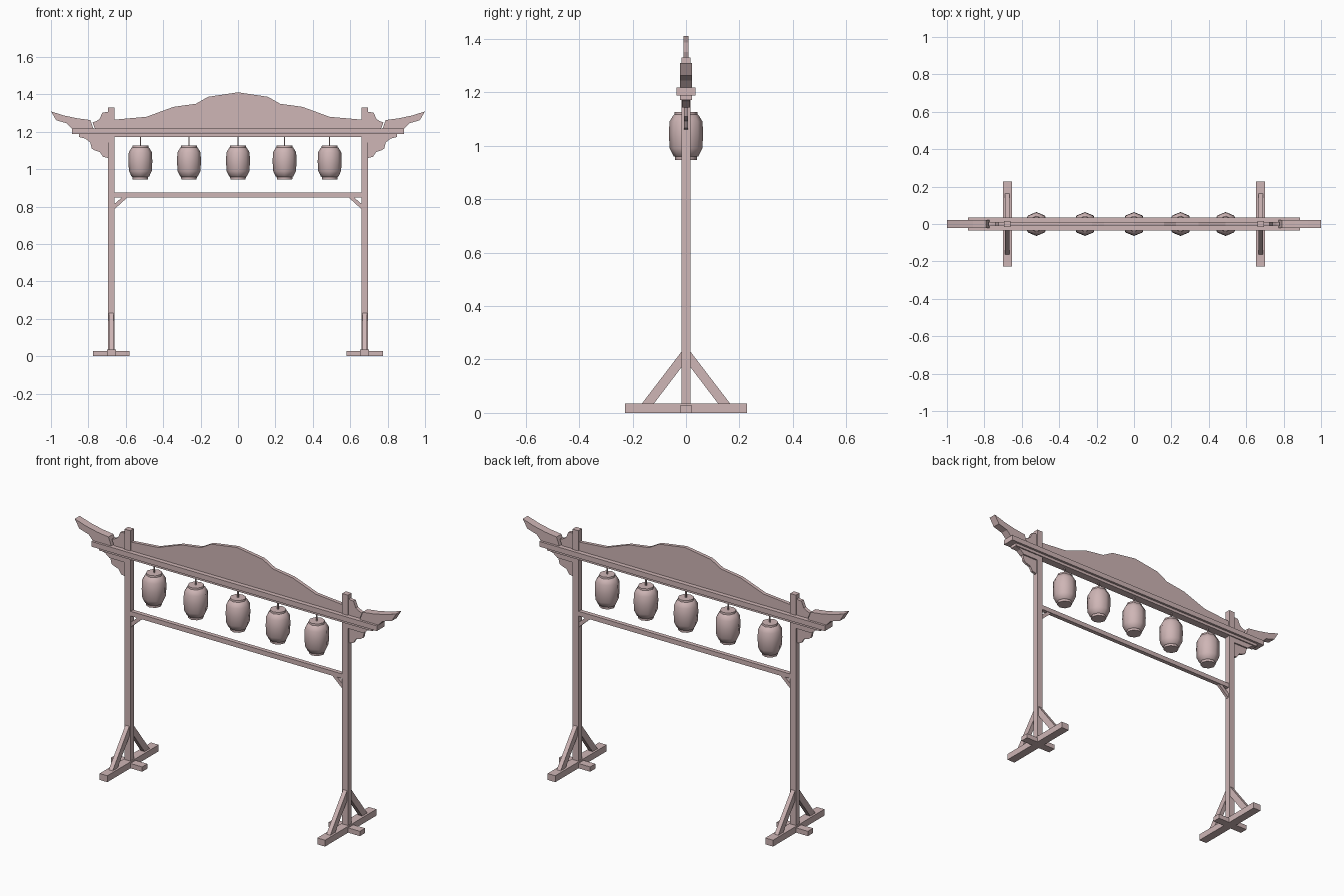
import bpy, bmesh, math
from mathutils import Matrix

cube = bpy.data.objects.get("Cube")
if cube:
    bpy.data.objects.remove(cube, do_unlink=True)

COLOUR = (0.62, 0.465, 0.465, 1)
wood = bpy.data.materials.new("dusty_pink")
wood.use_nodes = True
wood.diffuse_color = COLOUR
wood.node_tree.nodes["Principled BSDF"].inputs["Base Color"].default_value = COLOUR


def finish(name, bm):
    bmesh.ops.recalc_face_normals(bm, faces=bm.faces)
    mesh = bpy.data.meshes.new(name)
    bm.to_mesh(mesh)
    bm.free()
    mesh.materials.append(wood)
    obj = bpy.data.objects.new(name, mesh)
    bpy.context.collection.objects.link(obj)
    return obj


def box(name, x, hx, hy, z0, z1):
    """Box centred on y = 0, given half widths and a height range."""
    bm = bmesh.new()
    size = Matrix.Diagonal((2 * hx, 2 * hy, z1 - z0, 1))
    bmesh.ops.create_cube(bm, size=1, matrix=Matrix.Translation((x, 0, (z0 + z1) / 2)) @ size)
    return finish(name, bm)


def plate(name, outline, half, side=1, place=None):
    """Flat outline extruded symmetrically; place maps (u, v, w) to xyz."""
    place = place or (lambda u, v, w: (side * u, w, v))
    bm = bmesh.new()
    front = bm.faces.new([bm.verts.new(place(u, v, -half)) for u, v in outline])
    back = bmesh.ops.extrude_face_region(bm, geom=[front])["geom"]
    shift = [b - a for a, b in zip(place(0, 0, -half), place(0, 0, half))]
    bmesh.ops.translate(bm, vec=shift, verts=[v for v in back if isinstance(v, bmesh.types.BMVert)])
    return finish(name, bm)


def lantern(name, x):
    profile = [(0.041, 0.946), (0.042, 0.959), (0.047, 0.961), (0.061, 0.99), (0.064, 1.04),
               (0.062, 1.09), (0.047, 1.115), (0.043, 1.117), (0.042, 1.127)]
    sides = 8
    bm = bmesh.new()
    rings = []
    for r, z in profile:
        angles = [math.tau * i / sides for i in range(sides)]
        rings.append([bm.verts.new((x + r * math.cos(a), r * math.sin(a), z)) for a in angles])
    for low, high in zip(rings, rings[1:]):
        for i in range(sides):
            j = (i + 1) % sides
            bm.faces.new((low[i], low[j], high[j], high[i]))
    bm.faces.new(rings[0])
    bm.faces.new(rings[-1])
    obj = finish(name, bm)
    bpy.ops.object.select_all(action='DESELECT')
    obj.select_set(True)
    bpy.context.view_layer.objects.active = obj
    bpy.ops.object.shade_smooth_by_angle(angle=math.radians(50))


# Horizontal beams
box("top_beam", 0, 0.888, 0.035, 1.188, 1.217)
box("under_beam", 0, 0.85, 0.022, 1.172, 1.188)
box("lower_rail", 0, 0.662, 0.012, 0.85, 0.876)

# Curved crest panel
half_crest = [(0.66, 1.265), (0.49, 1.28), (0.345, 1.333), (0.225, 1.35), (0.16, 1.387)]
crest = [(-0.66, 1.21)] + [(-x, z) for x, z in half_crest] + [(0, 1.411)]
crest += half_crest[::-1] + [(0.66, 1.21)]
plate("crest_panel", crest, 0.01)

# Outlines of the side parts, as (distance from centre, height)
wing = [(0.773, 1.217), (0.79, 1.263), (0.86, 1.272), (0.93, 1.287), (1.0, 1.309),
        (0.972, 1.262), (0.915, 1.245), (0.888, 1.217)]
upper_scroll = [(0.685, 1.217), (0.685, 1.307), (0.725, 1.303), (0.74, 1.268),
                (0.762, 1.255), (0.778, 1.25), (0.765, 1.217)]
lower_scroll = [(0.685, 1.172), (0.8, 1.172), (0.79, 1.145), (0.782, 1.11), (0.765, 1.1),
                (0.738, 1.092), (0.722, 1.066), (0.685, 1.058)]
bracket_arm = [(0.685, 1.172), (0.85, 1.172), (0.815, 1.163), (0.79, 1.143), (0.685, 1.143)]
rail_brace = [(0.662, 0.785), (0.662, 0.813), (0.617, 0.852), (0.588, 0.852)]
foot_brace = [(0.165, 0.035), (0.12, 0.035), (0.01, 0.18), (0.01, 0.238)]

for side, label in ((1, "left"), (-1, "right")):
    x = 0.677 * side
    box(label + "_post", x, 0.018, 0.016, 0.0, 1.331)
    box(label + "_long_foot", x, 0.024, 0.228, 0, 0.036)
    box(label + "_cross_foot", x, 0.097, 0.023, 0, 0.027)
    plate(label + "_wing", wing, 0.022, side)
    plate(label + "_upper_scroll", upper_scroll, 0.01, side)
    plate(label + "_lower_scroll", lower_scroll, 0.007, side)
    plate(label + "_bracket_arm", bracket_arm, 0.015, side)
    plate(label + "_rail_brace", rail_brace, 0.008, side)
    for end, place_name in ((-1, "front"), (1, "back")):
        plate(f"{label}_{place_name}_foot_brace", foot_brace, 0.012,
              place=lambda u, v, w: (x + w, end * u, v))

# Hanging lanterns with their cords
for i, x in enumerate((-0.522, -0.262, 0, 0.249, 0.49), 1):
    lantern(f"lantern_{i}", x)
    box(f"lantern_cord_{i}", x, 0.003, 0.003, 1.12, 1.175)
